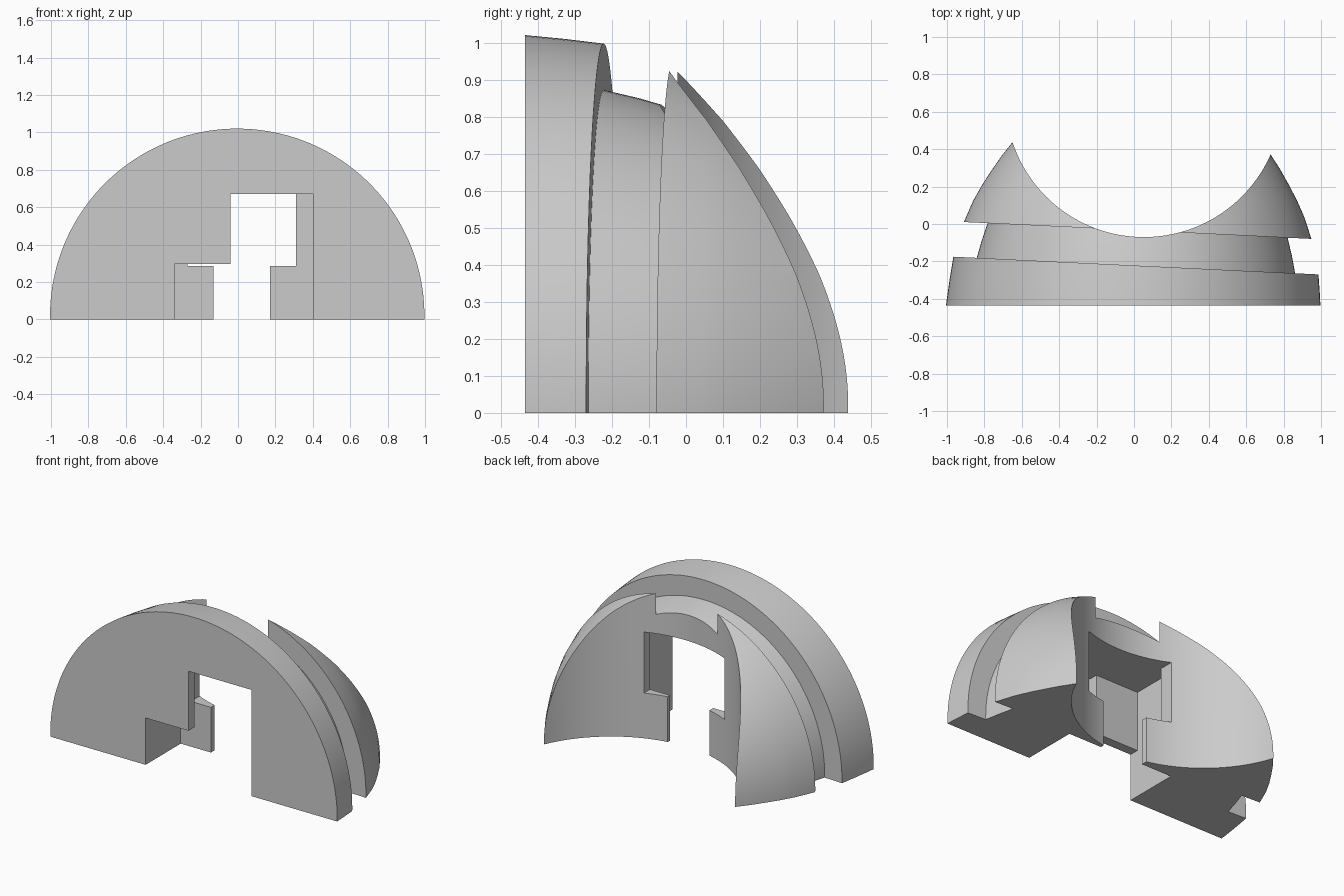
import bpy, bmesh
from math import sin, cos, pi, radians

cube = bpy.data.objects.get("Cube")
if cube:
    bpy.data.objects.remove(cube)

FRONT = -0.435      # flat front plane
AXIS_Z = 0.02       # height of the dome axis
TURN = -0.0485      # dome is turned slightly about z
SEGMENTS = 160

grey = bpy.data.materials.new("light_grey")
grey.use_nodes = True
grey.diffuse_color = (0.6, 0.6, 0.6, 1)
grey.node_tree.nodes["Principled BSDF"].inputs["Base Color"].default_value = (0.6, 0.6, 0.6, 1)


def finish(bm, name):
    bmesh.ops.recalc_face_normals(bm, faces=bm.faces)
    mesh = bpy.data.meshes.new(name)
    bm.to_mesh(mesh)
    bm.free()
    obj = bpy.data.objects.new(name, mesh)
    bpy.context.collection.objects.link(obj)
    return obj


def lathe(name, profile, ring=False):
    """Turn (y, radius) points about the dome axis; ring closes the profile on itself."""
    bm = bmesh.new()
    loops = []
    for y, r in profile:
        angles = [2 * pi * i / SEGMENTS for i in range(SEGMENTS)]
        loops.append([bm.verts.new((r * sin(a), y - FRONT, r * cos(a))) for a in angles])
    pairs = list(zip(loops, loops[1:]))
    if ring:
        pairs.append((loops[-1], loops[0]))
    else:
        bm.faces.new(loops[0])
        bm.faces.new(loops[-1])
    for a, b in pairs:
        for i in range(SEGMENTS):
            j = (i + 1) % SEGMENTS
            bm.faces.new((a[i], a[j], b[j], b[i]))
    obj = finish(bm, name)
    obj.location = (0, FRONT, AXIS_Z)
    obj.rotation_euler.z = TURN
    return obj


def box(name, x0, x1, y0, y1, z0, z1):
    bm = bmesh.new()
    bmesh.ops.create_cube(bm, size=1)
    for v in bm.verts:
        v.co = (x1 if v.co.x > 0 else x0, y1 if v.co.y > 0 else y0, z1 if v.co.z > 0 else z0)
    return finish(bm, name)


def carve(body, cutter):
    cutter.hide_render = True
    mod = body.modifiers.new(cutter.name, 'BOOLEAN')
    mod.operation = 'DIFFERENCE'
    mod.solver = 'EXACT'
    mod.object = cutter
    bpy.context.view_layer.objects.active = body
    bpy.ops.object.modifier_apply(modifier=mod.name)
    bpy.data.objects.remove(cutter)


# Domed body
dome = lathe("dome_body", [
    (-0.6, 1.012), (-0.5, 1.005), (-0.435, 1.0), (-0.33, 0.99), (-0.222, 0.977),
    (-0.13, 0.957), (-0.034, 0.93), (0.08, 0.887), (0.17, 0.842), (0.25, 0.795),
    (0.33, 0.745), (0.407, 0.69), (0.52, 0.59)])
dome.data.materials.append(grey)

# Flat front and base
carve(dome, box("front_trim", -2, 2, -2, FRONT, -2, 2))
carve(dome, box("base_trim", -2, 2, -2, 2, -2, 0))

# Groove running over the dome
carve(dome, lathe("groove", [
    (-0.222, 1.3), (-0.222, 0.852), (-0.128, 0.83), (-0.034, 0.803), (-0.034, 1.3)], ring=True))

# Round hollow at the back
bm = bmesh.new()
bmesh.ops.create_cone(bm, cap_ends=True, segments=192, radius1=0.74, radius2=0.74, depth=4)
hollow = finish(bm, "back_hollow")
hollow.location = (0.053, 0.67, 0)
carve(dome, hollow)

# Inner chamber, stepped front opening and T-shaped back opening
PLATE = FRONT + 0.06
BACK = -0.085
carve(dome, box("chamber", -0.34, 0.40, PLATE, BACK, -0.5, 0.67))
carve(dome, box("front_low", -0.34, 0.40, -1, PLATE + 0.05, -0.5, 0.295))
carve(dome, box("front_high", -0.04, 0.40, -1, PLATE + 0.05, -0.4, 0.67))
carve(dome, box("back_low", -0.13, 0.17, BACK - 0.05, 0.5, -0.5, 0.4))
carve(dome, box("back_high", -0.27, 0.31, BACK - 0.05, 0.5, 0.285, 0.67))

# Smooth curves with sharp edges
bpy.ops.object.select_all(action='DESELECT')
dome.select_set(True)
bpy.context.view_layer.objects.active = dome
bpy.ops.object.shade_smooth_by_angle(angle=radians(25))
